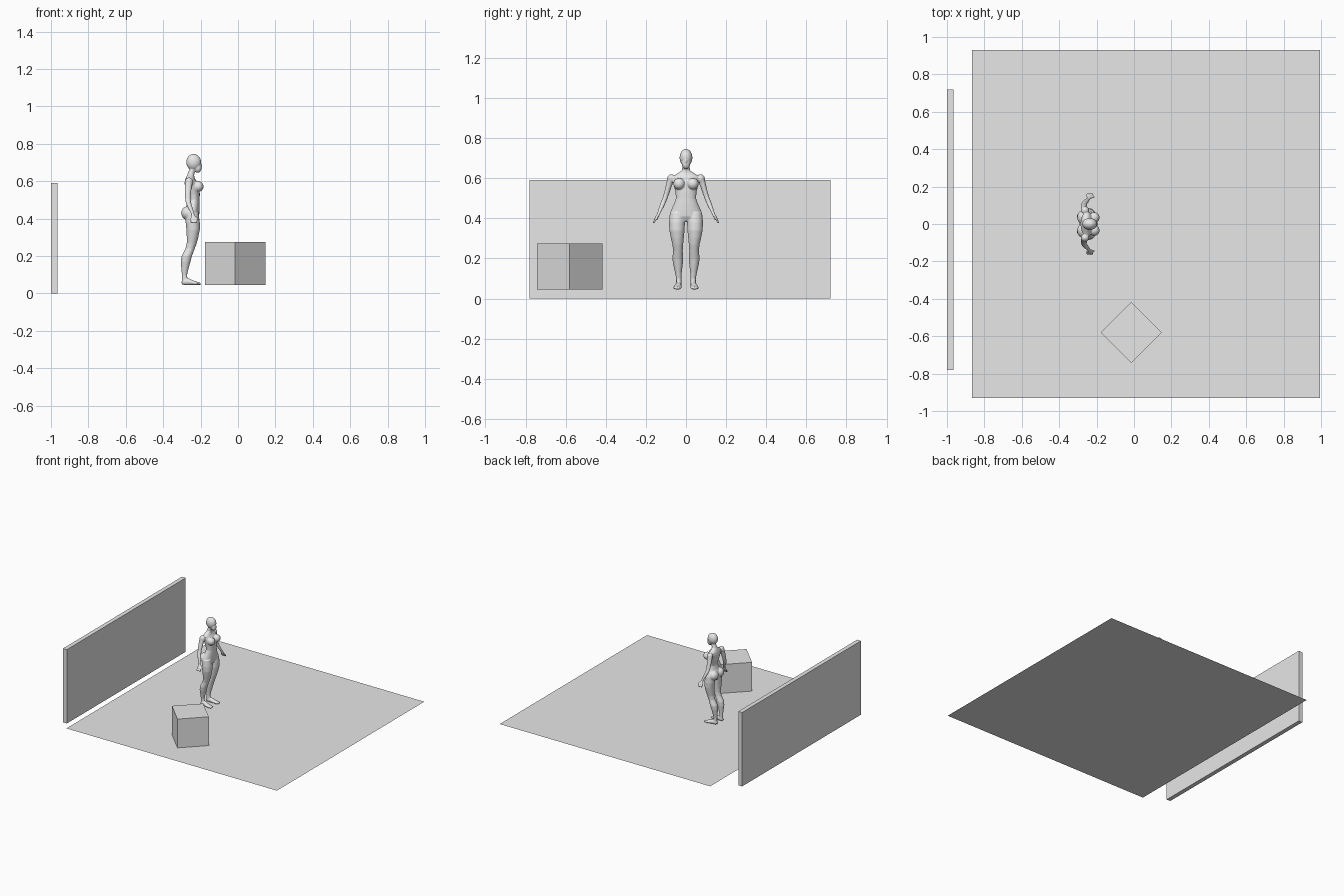
import bpy, bmesh, math
from mathutils import Matrix, Vector

grey = bpy.data.materials.new("plain grey")
grey.diffuse_color = (0.8, 0.8, 0.8, 1)


def add_object(name, bm):
    bmesh.ops.recalc_face_normals(bm, faces=bm.faces[:])
    me = bpy.data.meshes.new(name)
    bm.to_mesh(me)
    bm.free()
    me.materials.append(grey)
    ob = bpy.data.objects.new(name, me)
    bpy.context.collection.objects.link(ob)
    return ob


def box(name, centre, size, turn=0):
    bm = bmesh.new()
    m = Matrix.Translation(centre) @ Matrix.Rotation(turn, 4, 'Z') @ Matrix.Diagonal((*size, 1))
    bmesh.ops.create_cube(bm, size=1, matrix=m)
    return add_object(name, bm)


def loft(bm, rings, along_x=False, n=20):
    """Closed tube through ellipses (x, y, z, radius_a, radius_b)."""
    loops = []
    for x, y, z, a, b in rings:
        loop = []
        for i in range(n):
            c, s = math.cos(math.tau * i / n), math.sin(math.tau * i / n)
            off = Vector((0, a * c, b * s)) if along_x else Vector((a * c, b * s, 0))
            loop.append(bm.verts.new(Vector((x, y, z)) + off))
        loops.append(loop)
    for p, q in zip(loops, loops[1:]):
        for i in range(n):
            j = (i + 1) % n
            bm.faces.new((p[i], p[j], q[j], q[i]))
    bm.faces.new(loops[0][::-1])
    bm.faces.new(loops[-1])


def ball(bm, centre, radii):
    m = Matrix.Translation(centre) @ Matrix.Diagonal((*radii, 1))
    bmesh.ops.create_uvsphere(bm, u_segments=24, v_segments=16, radius=1, matrix=m)


# Floor sheet, wall and turned block
floor = bmesh.new()
bmesh.ops.create_grid(floor, x_segments=1, y_segments=1, size=0.93,
                      matrix=Matrix.Translation((0.065, 0, 0.045)))
add_object("floor", floor)
box("wall", (-0.983, -0.03, 0.295), (0.034, 1.5, 0.59))
box("block", (-0.015, -0.58, 0.16), (0.23, 0.23, 0.23), math.radians(45))

# Torso and neck
body = bmesh.new()
loft(body, [(-.248, 0, .385, .028, .040), (-.250, 0, .41, .042, .080),
            (-.248, 0, .44, .042, .075), (-.240, 0, .47, .035, .061),
            (-.235, 0, .50, .030, .050), (-.238, 0, .53, .034, .053),
            (-.243, 0, .56, .038, .060), (-.250, 0, .59, .036, .067),
            (-.255, 0, .61, .027, .066), (-.255, 0, .625, .021, .040),
            (-.252, 0, .638, .018, .021), (-.243, 0, .665, .017, .017),
            (-.238, 0, .69, .016, .016)])

# Head, jaw and nose
ball(body, (-.237, 0, .702), (.040, .032, .044))
ball(body, (-.215, 0, .672), (.020, .021, .027))
ball(body, (-.198, 0, .684), (.008, .006, .010))

for s in (-1, 1):
    # Bust, buttocks and shoulders
    ball(body, (-.213, s * .034, .572), (.029, .029, .029))
    ball(body, (-.270, s * .036, .430), (.034, .038, .036))
    ball(body, (-.262, s * .073, .597), (.022, .021, .023))
    # Leg
    leg = [(.43, -.245, .044, .034, .036), (.38, -.242, .045, .038, .040),
           (.34, -.240, .045, .036, .038), (.30, -.243, .043, .031, .032),
           (.27, -.247, .041, .027, .027), (.24, -.256, .040, .025, .024),
           (.20, -.274, .041, .028, .027), (.17, -.280, .040, .026, .024),
           (.13, -.284, .038, .019, .017), (.10, -.286, .036, .014, .013),
           (.075, -.285, .036, .015, .013), (.055, -.284, .036, .014, .012)]
    loft(body, [(x, s * y, z, a, b) for z, x, y, a, b in leg])
    # Foot
    foot = [(-.301, .036, .058, .009, .009), (-.287, .037, .063, .015, .018),
            (-.262, .039, .063, .016, .018), (-.238, .042, .057, .020, .012),
            (-.215, .043, .053, .021, .008), (-.199, .042, .051, .013, .006)]
    loft(body, [(x, s * y, z, a, b) for x, y, z, a, b in foot], along_x=True)
    # Arm and palm
    arm = [(.612, -.262, .068, .017, .014), (.595, -.263, .075, .021, .019),
           (.57, -.266, .083, .019, .016), (.54, -.268, .092, .017, .014),
           (.51, -.268, .101, .015, .013), (.485, -.265, .111, .014, .013),
           (.46, -.256, .121, .013, .012), (.435, -.246, .131, .010, .009),
           (.42, -.240, .138, .009, .008), (.408, -.238, .144, .014, .009),
           (.395, -.236, .151, .014, .008)]
    loft(body, [(x, s * y, z, a, b) for z, x, y, a, b in arm])
    # Fingers and thumb
    for i in range(4):
        x = -.251 + i * .0097
        loft(body, [(x, s * .147, .402, .0045, .006), (x, s * .157, .386, .0045, .006),
                    (x + .002, s * .161, .376, .004, .005)], n=10)
    loft(body, [(-.232, s * .141, .414, .006, .006), (-.218, s * .143, .402, .005, .005),
                (-.213, s * .145, .392, .0045, .0045)], n=10)

# Fuse the parts into one smooth skin
figure = add_object("standing_figure", body)
fuse = figure.modifiers.new("fuse", 'REMESH')
fuse.mode = 'VOXEL'
fuse.voxel_size = 0.003
fuse.use_smooth_shade = True
soft = figure.modifiers.new("soften", 'SMOOTH')
soft.factor = 0.5
soft.iterations = 6
